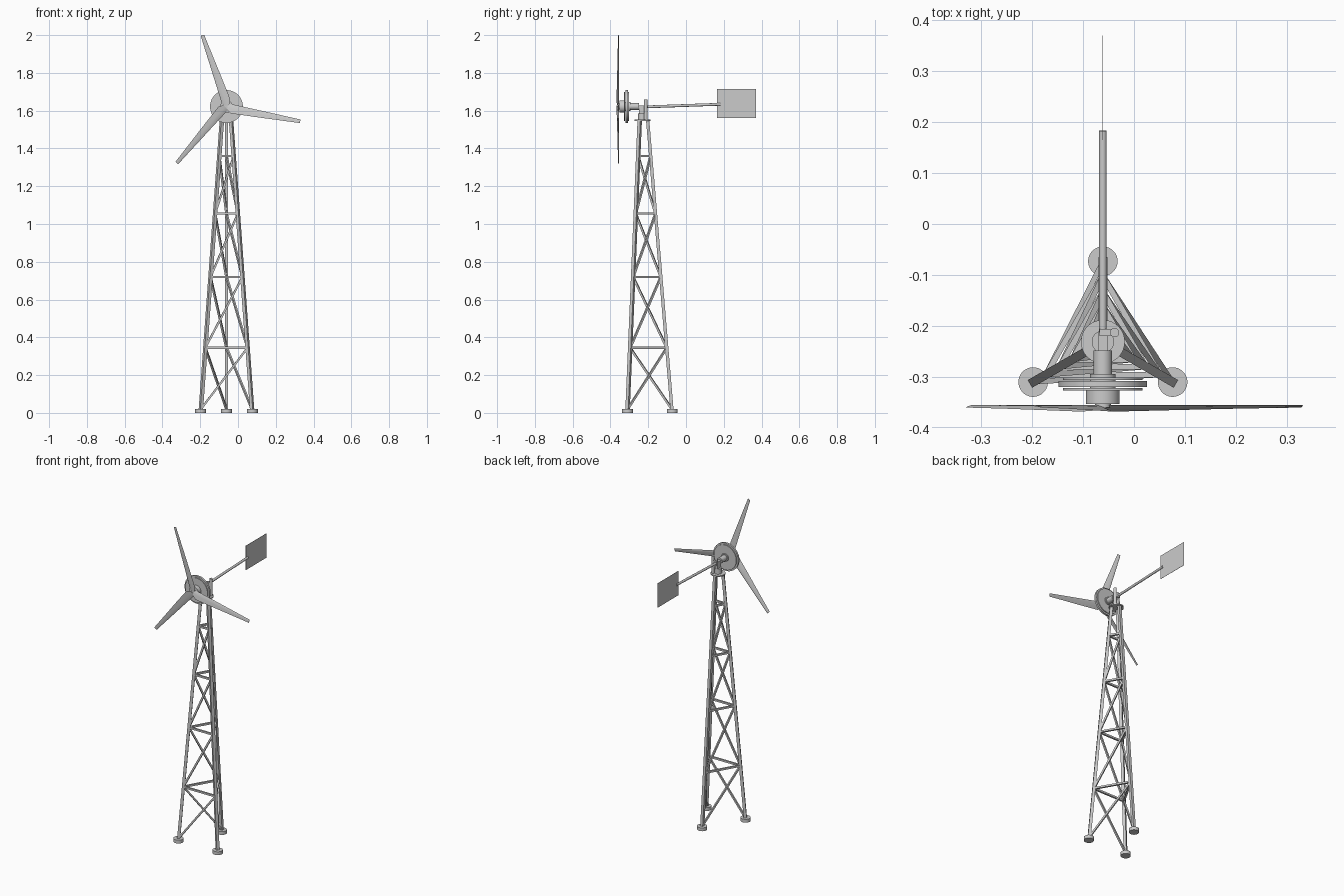
import bpy, bmesh, math
from mathutils import Vector, Matrix

if "Cube" in bpy.data.objects:
    bpy.data.objects.remove(bpy.data.objects["Cube"])

CX, CY = -0.061, -0.231      # tower axis
HUB_Z = 1.622                # rotor height
TOP_Z, R_BASE, R_TOP = 1.55, 0.158, 0.028


def finish(name, bm):
    bmesh.ops.recalc_face_normals(bm, faces=bm.faces)
    me = bpy.data.meshes.new(name)
    bm.to_mesh(me)
    bm.free()
    ob = bpy.data.objects.new(name, me)
    bpy.context.collection.objects.link(ob)
    bpy.ops.object.select_all(action='DESELECT')
    ob.select_set(True)
    bpy.context.view_layer.objects.active = ob
    bpy.ops.object.shade_smooth_by_angle(angle=math.radians(35))
    return ob


def rod(name, a, b, r, sides=12):
    a, b = Vector(a), Vector(b)
    d = b - a
    bm = bmesh.new()
    bmesh.ops.create_cone(bm, cap_ends=True, segments=sides, radius1=r,
                          radius2=r, depth=d.length)
    m = d.to_track_quat('Z', 'Y').to_matrix().to_4x4()
    m.translation = (a + b) / 2
    bm.transform(m @ Matrix.Rotation(math.pi / sides, 4, 'Z'))
    return finish(name, bm)


def box(name, lo, hi):
    lo, hi = Vector(lo), Vector(hi)
    bm = bmesh.new()
    bmesh.ops.create_cube(bm, size=1)
    for v in bm.verts:
        v.co = (lo + hi) / 2 + v.co * (hi - lo)
    return finish(name, bm)


def leg_point(i, z):
    a = math.radians(90 + 120 * i)
    r = R_BASE + (R_TOP - R_BASE) * z / TOP_Z
    return Vector((CX + r * math.cos(a), CY + r * math.sin(a), z))


# Three square legs on round feet
for i in range(3):
    p = leg_point(i, 0)
    rod(f"foot_{i}", p, p + Vector((0, 0, 0.021)), 0.029, sides=32)
    rod(f"leg_{i}", leg_point(i, 0.01), leg_point(i, TOP_Z), 0.0122, sides=4)

# Horizontal struts, and one diagonal per face and bay
levels = [0.02, 0.345, 0.72, 1.055, 1.36]
for i in range(3):
    j = (i + 1) % 3
    for k, (z0, z1) in enumerate(zip(levels, levels[1:])):
        rod(f"strut_{i}_{k}", leg_point(i, z1), leg_point(j, z1), 0.008, sides=4)
        rod(f"brace_{i}_{k}", leg_point(i, z0), leg_point(j, z1), 0.0075, sides=4)

# Yaw head
rod("top_plate", (CX, CY, 1.546), (CX, CY, 1.553), 0.043, sides=40)
rod("yaw_tube", (CX, CY, 1.55), (CX, CY, 1.585), 0.022, sides=24)
box("head_block", (CX - 0.009, -0.25, 1.58), (CX + 0.009, -0.212, 1.628))
rod("tail_pivot", (CX + 0.023, -0.213, 1.55), (CX + 0.023, -0.213, 1.66), 0.009, sides=20)
box("pivot_bracket", (CX - 0.007, -0.220, 1.605), (CX + 0.022, -0.206, 1.635))

# Generator: parts turned about the rotor axis (name, y from, y to, radius)
for name, y0, y1, r in [
        ("main_shaft_housing", -0.298, -0.248, 0.018),
        ("generator_core", -0.33, -0.294, 0.025),
        ("rear_rotor_disc", -0.306, -0.301, 0.078),
        ("stator_disc", -0.320, -0.308, 0.087),
        ("front_rotor_disc", -0.327, -0.322, 0.078),
        ("hub", -0.353, -0.325, 0.033),
        ("hub_cap", -0.360, -0.352, 0.016)]:
    rod(name, (CX, y0, HUB_Z), (CX, y1, HUB_Z), r, sides=48)


# Twisted, tapered blades: (radius, leading edge, trailing edge, twist depth, thickness)
SECTIONS = [(0.006, -0.013, 0.017, 0.005, 0.006), (0.03, -0.018, 0.031, 0.006, 0.006),
            (0.15, -0.016, 0.024, 0.0045, 0.005), (0.28, -0.014, 0.015, 0.003, 0.004),
            (0.398, -0.012, 0.007, 0.002, 0.003)]
PROFILE = [(0, 0), (0.12, 0.4), (0.35, 0.5), (0.7, 0.25), (1, 0), (0.5, -0.3), (0.12, -0.35)]


def blade(name, deg):
    a = math.radians(deg)
    u = Vector((math.cos(a), 0, math.sin(a)))
    v = Vector((math.sin(a), 0, -math.cos(a)))
    bm = bmesh.new()
    rings = []
    for r, lead, trail, tw, th in SECTIONS:
        ring = []
        for s, t in PROFILE:
            y = -0.356 - 2 * tw * s + t * th
            p = Vector((CX, y, HUB_Z)) + u * r + v * (lead + (trail - lead) * s)
            ring.append(bm.verts.new(p))
        rings.append(ring)
    n = len(PROFILE)
    for A, B in zip(rings, rings[1:]):
        for k in range(n):
            bm.faces.new((A[k], A[(k + 1) % n], B[(k + 1) % n], B[k]))
    bm.faces.new(rings[0])
    bm.faces.new(rings[-1])
    finish(name, bm)


for i in range(3):
    blade(f"blade_{i}", 108.3 + 120 * i)

# Tail boom and vane
rod("tail_boom", (CX, -0.213, 1.62), (CX, 0.183, 1.634), 0.0075, sides=16)
box("tail_vane", (CX - 0.0006, 0.165, 1.562), (CX + 0.0006, 0.37, 1.715))
